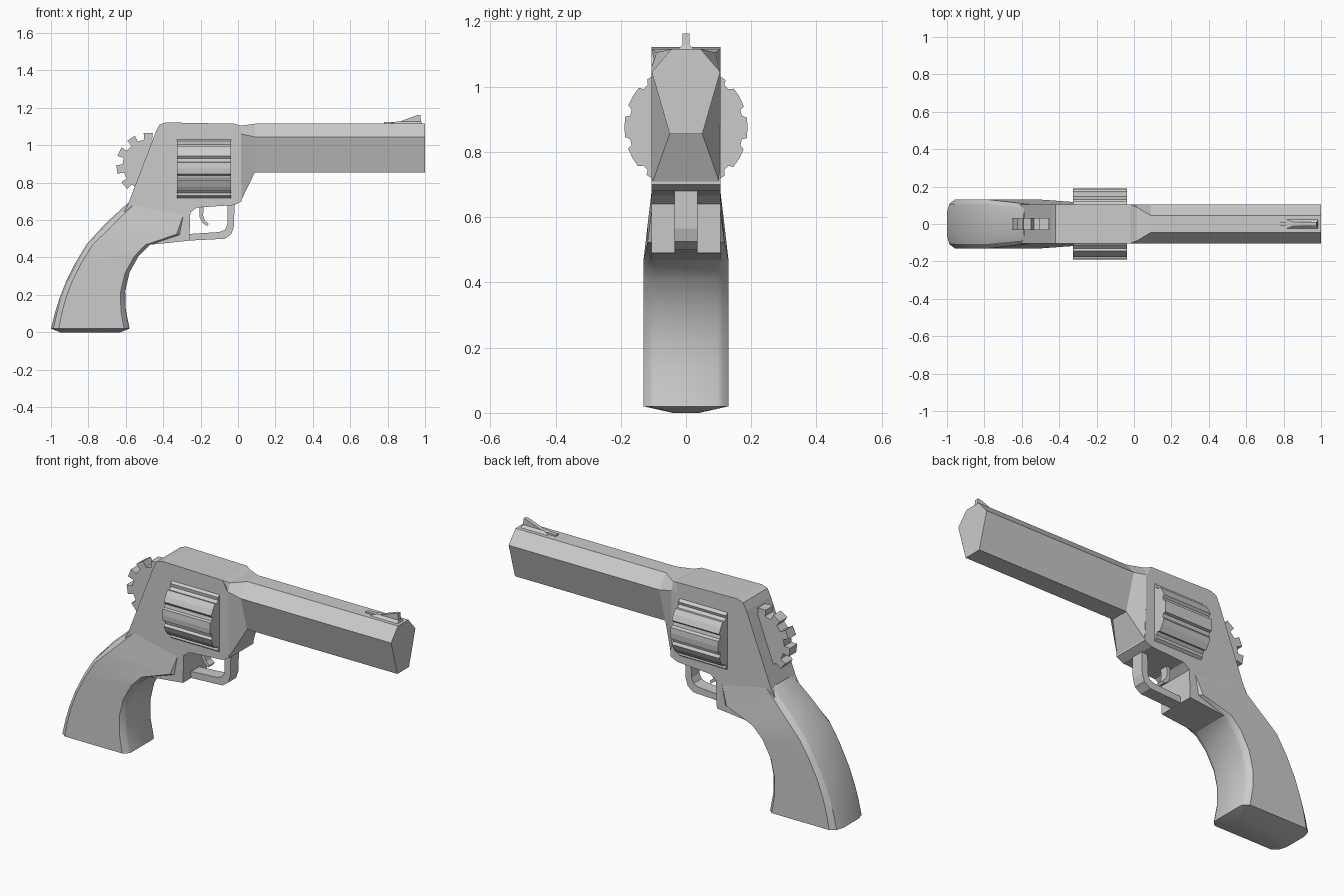
import bpy, bmesh, math

if "Cube" in bpy.data.objects:
    bpy.data.objects.remove(bpy.data.objects["Cube"])


def finish(name, bm, smooth=None):
    bmesh.ops.recalc_face_normals(bm, faces=bm.faces[:])
    mesh = bpy.data.meshes.new(name)
    bm.to_mesh(mesh)
    bm.free()
    ob = bpy.data.objects.new(name, mesh)
    bpy.context.collection.objects.link(ob)
    if smooth:
        bpy.ops.object.select_all(action='DESELECT')
        ob.select_set(True)
        bpy.context.view_layer.objects.active = ob
        bpy.ops.object.shade_smooth_by_angle(angle=math.radians(smooth))
    return ob


def loft(name, rings, smooth=None):
    """Skin a list of equal-length point rings and cap both ends."""
    bm = bmesh.new()
    vs = [[bm.verts.new(p) for p in r] for r in rings]
    n = len(vs[0])
    for a, b in zip(vs, vs[1:]):
        for i in range(n):
            j = (i + 1) % n
            bm.faces.new((a[i], a[j], b[j], b[i]))
    bm.faces.new(vs[0])
    bm.faces.new(vs[-1])
    return finish(name, bm, smooth)


def plate(name, outline, half):
    """Side outline (x, z) extruded symmetrically across y."""
    return loft(name, [[(x, y, z) for x, z in outline] for y in (-half, half)])


# Frame
plate("frame", [(-.44, 1.07), (-.42, 1.11), (-.385, 1.122), (-.02, 1.115), (.01, 1.06),
                (.02, .70), (-.02, .68), (-.22, .667), (-.255, .64), (-.26, .49),
                (-.47, .468), (-.66, .55), (-.59, .68)], .105)


# Barrel: frame-sized collar tapering into a six-sided tube
def hexagon(x, top, mid, bottom):
    pts = [top, mid, bottom]
    return [(x, w, z) for w, z in pts] + [(x, -w, z) for w, z in reversed(pts)]


tube = ((.045, 1.115), (.105, 1.045), (.05, .855))
loft("barrel", [hexagon(-.02, (.105, 1.115), (.105, 1.06), (.105, .685)),
                hexagon(.015, (.09, 1.105), (.105, 1.06), (.105, .70)),
                hexagon(.09, *tube), hexagon(1.0, *tube)])

# Grip: rounded section swept down the handle (back point, front point, half width)
section = [(0, .5), (.03, .83), (.1, 1), (.93, 1), (.985, .85), (1, .75)]
stations = [((-.59, .69), (-.27, .62), .105), ((-.71, .58), (-.30, .52), .118),
            ((-.81, .47), (-.47, .468), .13), ((-.87, .37), (-.53, .41), .13),
            ((-.92, .27), (-.58, .32), .13), ((-.955, .18), (-.603, .22), .13),
            ((-.98, .10), (-.60, .12), .13), ((-1, .02), (-.58, .02), .13),
            ((-.95, 0), (-.63, 0), .04)]
rings = []
for (bx, bz), (fx, fz), w in stations:
    half = [(bx + (fx - bx) * t, w * s, bz + (fz - bz) * t) for t, s in section]
    rings.append(half + [(x, -y, z) for x, y, z in reversed(half)])
loft("grip", rings, 30)

# Fluted cylinder
R, flutes = .189, 12
ring = []
for i in range(flutes):
    for da, r in ((-10, R), (0, R), (9, R), (12, R - .014), (18, R - .014)):
        a = math.radians(i * 360 / flutes + da)
        ring.append((r * math.cos(a), .875 + r * math.sin(a)))
loft("cylinder", [[(x, y, z) for y, z in ring] for x in (-.325, -.038)])

# Toothed hammer wheel
teeth, wheel = 11, []
for i in range(teeth):
    for f, r in ((-.27, .137), (-.25, .171), (.25, .171), (.27, .137)):
        a = math.radians(90) + (i + f) * math.tau / teeth
        wheel.append((-.48 + r * math.cos(a), .895 + r * math.sin(a)))
plate("hammer_wheel", wheel, .032)

# Trigger and guard
plate("trigger", [(-.205, .68), (-.205, .615), (-.19, .585), (-.165, .568),
                  (-.157, .58), (-.177, .597), (-.187, .625), (-.182, .68)], .022)
plate("trigger_guard", [(-.27, .49), (-.07, .50), (-.035, .525), (-.022, .565), (-.018, .70),
                        (-.055, .70), (-.057, .575), (-.07, .548), (-.10, .536), (-.27, .525)], .035)

# Front sight: thin blade on a low ramp
plate("sight_blade", [(.78, 1.11), (.78, 1.123), (.86, 1.125), (.955, 1.16),
                      (.975, 1.163), (.98, 1.11)], .011)
loft("sight_base", [[(x, s * y, 1.11) for x, s in ((.80, -1), (.985, -1), (.985, 1), (.80, 1))]
                    if z == 0 else
                    [(x, s * y, z) for x, s in ((.85, -1), (.98, -1), (.98, 1), (.85, 1))]
                    for y, z in ((.03, 0), (.011, 1.128))])
